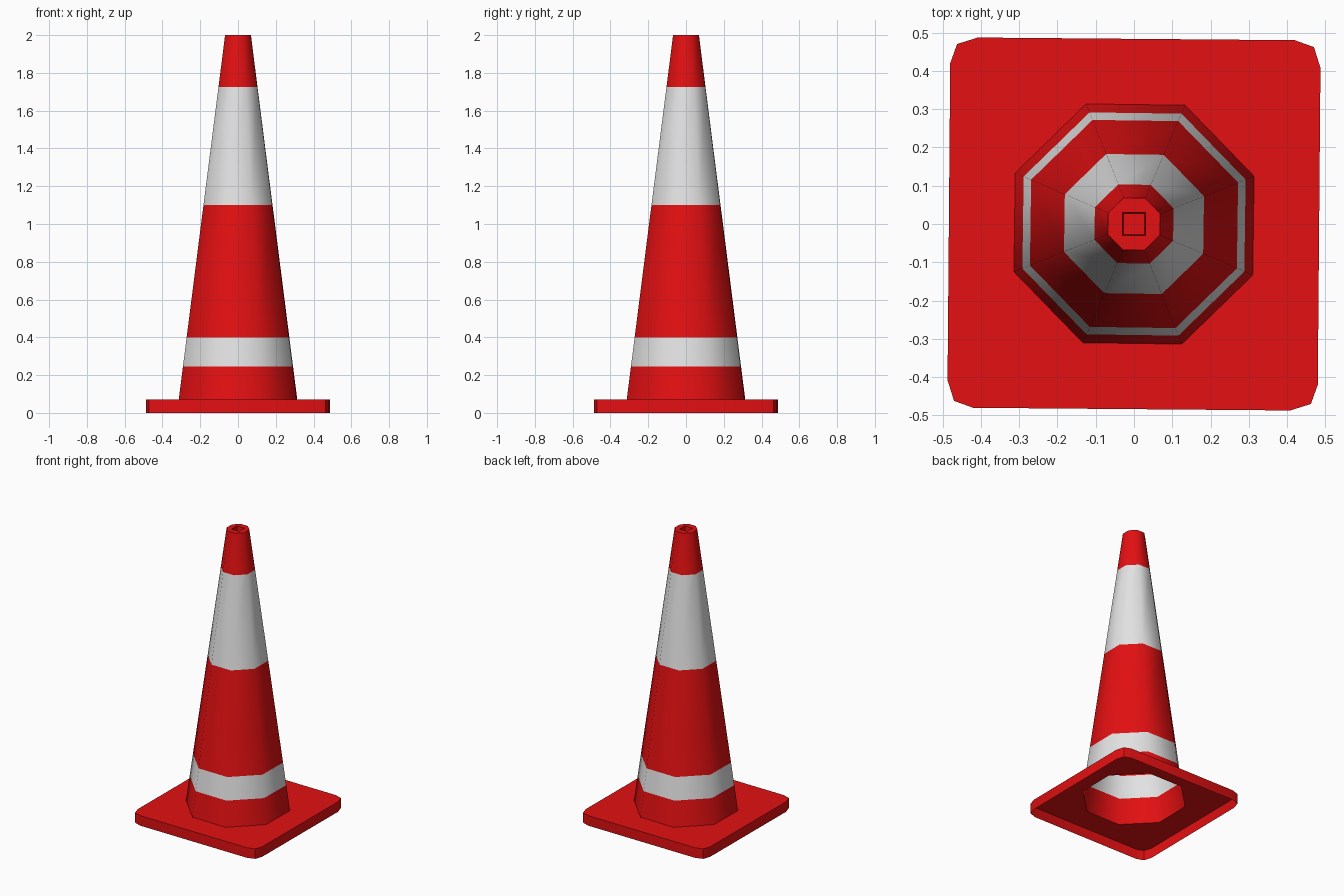
import bpy, bmesh, math
from mathutils import Vector

if "Cube" in bpy.data.objects:
    bpy.data.objects.remove(bpy.data.objects["Cube"])


def material(name, rgb):
    m = bpy.data.materials.new(name)
    m.diffuse_color = (*rgb, 1)
    m.use_nodes = True
    m.node_tree.nodes["Principled BSDF"].inputs["Base Color"].default_value = m.diffuse_color
    return m


RED = material("red plastic", (0.77, 0.005, 0.006))
WHITE = material("white stripe", (0.77, 0.77, 0.77))
TWIST = math.radians(-0.8)          # the whole cone is turned very slightly
Z_BASE, Z_TOP = 0.07, 2.0


def octagon(z):
    """Cone cross-section at height z."""
    apothem = 0.312 + (0.068 - 0.312) * (z - Z_BASE) / (Z_TOP - Z_BASE)
    r = apothem / math.cos(math.pi / 8)
    angles = [math.radians(22.5 + 45 * k) + TWIST for k in range(8)]
    return [(r * math.cos(a), r * math.sin(a), z) for a in angles]


def square(h, z):
    return [(-h, -h, z), (h, -h, z), (h, h, z), (-h, h, z)]


def ring(bm, points):
    return [bm.verts.new(p) for p in points]


def bridge(bm, a, b):
    n = len(a)
    return [bm.faces.new((a[i], a[(i + 1) % n], b[(i + 1) % n], b[i])) for i in range(n)]


def fill_between(bm, outer, inner):
    """Flat upward face between two outlines."""
    edges = []
    for loop in (outer, inner):
        for i in range(len(loop)):
            pair = (loop[i], loop[(i + 1) % len(loop)])
            edges.append(bm.edges.get(pair) or bm.edges.new(pair))
    res = bmesh.ops.triangle_fill(bm, edges=edges, use_beauty=True, normal=Vector((0, 0, 1)))
    for f in res["geom"]:
        if isinstance(f, bmesh.types.BMFace):
            f.normal_update()
            if f.normal.z < 0:
                f.normal_flip()


def finish(bm, name, mats):
    me = bpy.data.meshes.new(name)
    bm.to_mesh(me)
    bm.free()
    for m in mats:
        me.materials.append(m)
    ob = bpy.data.objects.new(name, me)
    bpy.context.collection.objects.link(ob)
    bpy.ops.object.select_all(action='DESELECT')
    ob.select_set(True)
    bpy.context.view_layer.objects.active = ob
    bpy.ops.object.shade_smooth_by_angle(angle=math.radians(50))


# hollow cone body, cut at the stripe heights
bm = bmesh.new()
rings = [ring(bm, octagon(z)) for z in (Z_BASE, 0.245, 0.40, 1.10, 1.725, Z_TOP)]
for i in range(5):
    for f in bridge(bm, rings[i], rings[i + 1]):
        f.material_index = i % 2
# flat tip with a small square pit
mouth = ring(bm, square(0.03, Z_TOP))
floor = ring(bm, square(0.028, Z_TOP - 0.04))
fill_between(bm, rings[-1], mouth)
bridge(bm, mouth, floor)
bm.faces.new(floor)
finish(bm, "cone_body", [RED, WHITE])

# base plate: open shell with clipped corners and a hole under the cone
bm = bmesh.new()
corner = [(0.487, 0.408), (0.470, 0.462), (0.420, 0.480)]
outline = []
for k in range(4):
    for x, y in corner:
        for _ in range(k):
            x, y = -y, x
        outline.append((x, y))
bottom = ring(bm, [(x, y, 0) for x, y in outline])
top = ring(bm, [(x, y, Z_BASE) for x, y in outline])
bridge(bm, bottom, top)
fill_between(bm, top, ring(bm, octagon(Z_BASE)))
finish(bm, "base_plate", [RED])
